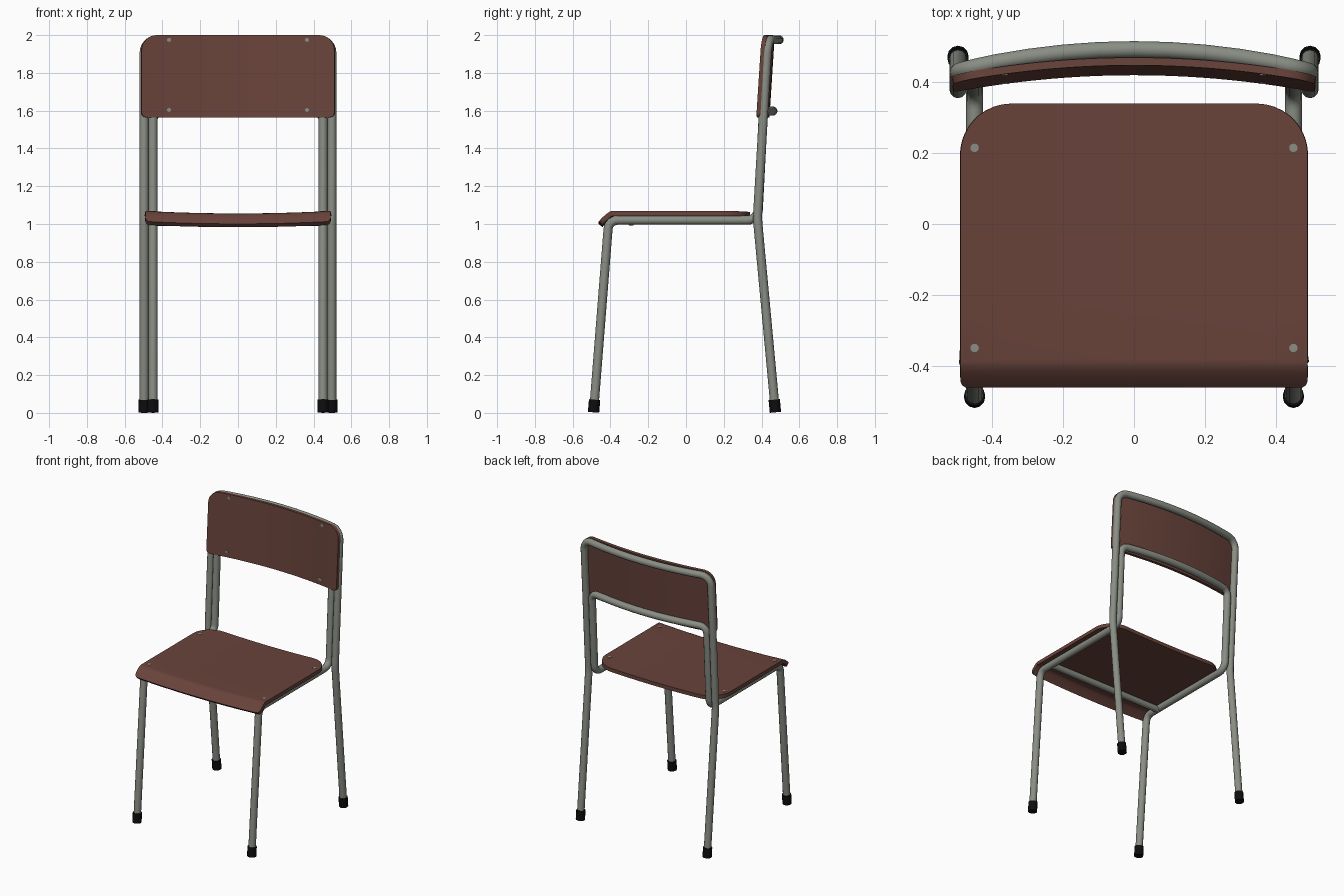
import bpy, bmesh, math
from mathutils import Vector

if "Cube" in bpy.data.objects:
    bpy.data.objects.remove(bpy.data.objects["Cube"])


def material(name, rgb):
    m = bpy.data.materials.new(name)
    m.diffuse_color = (*rgb, 1)
    m.use_nodes = True
    m.node_tree.nodes["Principled BSDF"].inputs["Base Color"].default_value = m.diffuse_color
    return m


WOOD = material("brown wood", (0.14, 0.056, 0.043))
METAL = material("grey metal", (0.25, 0.27, 0.23))
RUBBER = material("black rubber", (0.004, 0.004, 0.004))


def bake(obj, mat, angle=40):
    """Turn a curve or modified mesh into a plain mesh with smooth shading."""
    dg = bpy.context.evaluated_depsgraph_get()
    me = bpy.data.meshes.new_from_object(obj.evaluated_get(dg))
    name = obj.name
    bpy.data.objects.remove(obj)
    me.materials.clear()
    me.materials.append(mat)
    me.shade_smooth()
    me.set_sharp_from_angle(angle=math.radians(angle))
    out = bpy.data.objects.new(name, me)
    bpy.context.collection.objects.link(out)
    return out


def fillet(path, steps=6):
    """Round each (x, y, z, radius) corner of a path."""
    pts = []
    for i, (x, y, z, r) in enumerate(path):
        p = Vector((x, y, z))
        if r == 0:
            pts.append(p)
            continue
        a = (Vector(path[i - 1][:3]) - p).normalized()
        b = (Vector(path[i + 1][:3]) - p).normalized()
        half = a.angle(b) / 2
        d = r / math.tan(half)
        c = p + (a + b).normalized() * (r / math.sin(half))
        u, v = p + a * d - c, p + b * d - c
        for k in range(steps + 1):
            pts.append(c + u.normalized().slerp(v.normalized(), k / steps) * r)
    return pts


def tube(name, path, radius, mat):
    cu = bpy.data.curves.new(name, 'CURVE')
    cu.dimensions = '3D'
    cu.bevel_depth = radius
    cu.bevel_resolution = 4
    cu.use_fill_caps = True
    pts = fillet(path)
    sp = cu.splines.new('POLY')
    sp.points.add(len(pts) - 1)
    for q, p in zip(sp.points, pts):
        q.co = (*p, 1)
    obj = bpy.data.objects.new(name, cu)
    bpy.context.collection.objects.link(obj)
    return bake(obj, mat)


def bowed_frame(name, side, bow):
    """One tube: right side path, bowed back bar, mirrored left side."""
    x0, y0, z0, _ = side[-1]
    bar = [(x0 * f, y0 + bow * (1 - f * f), z0, 0) for f in (0.78, 0.6, 0.4, 0.2)]
    half = side + bar
    left = [(-x, y, z, r) for x, y, z, r in reversed(half)]
    return tube(name, half + [(0, y0 + bow, z0, 0)] + left, 0.024, METAL)


def panel(name, half, lo, hi, r_lo, r_hi, rows, surface, thick):
    """Curved rounded plate; surface(u, v) gives the outer face."""
    def inset(u, r):
        t = max(0, abs(u) - (half - r))
        return r - math.sqrt(max(0, r * r - t * t))
    bm = bmesh.new()
    n = 40
    grid = []
    for i in range(n + 1):
        u = half * math.sin(math.pi * (i / n - 0.5))
        a, b = lo + inset(u, r_lo), hi - inset(u, r_hi)
        grid.append([bm.verts.new(surface(u, a + (b - a) * f)) for f in rows])
    for g, h in zip(grid, grid[1:]):
        for j in range(len(rows) - 1):
            bm.faces.new((g[j], h[j], h[j + 1], g[j + 1]))
    me = bpy.data.meshes.new(name)
    bm.to_mesh(me)
    bm.free()
    obj = bpy.data.objects.new(name, me)
    bpy.context.collection.objects.link(obj)
    mod = obj.modifiers.new("thickness", 'SOLIDIFY')
    mod.thickness = thick
    mod.offset = -1
    return bake(obj, WOOD)


def seat_surface(x, y):
    d = max(0, -0.393 - y)
    return (x, y, 1.056 + 0.013 * (x / 0.49) ** 2 - 0.053 * (d / 0.067) ** 1.4)


def back_surface(x, z):
    return (x, 0.372 + 0.028 * (z - 1.565) / 0.435 + 0.048 * (1 - (x / 0.51) ** 2), z)


# Seat and backrest panels
panel("seat", 0.49, -0.462, 0.34, 0.02, 0.145,
      [0, 0.02, 0.04, 0.06, 0.08, 0.1, 0.3, 0.5, 0.7, 0.85, 1], seat_surface, 0.026)
panel("backrest", 0.51, 1.565, 2.0, 0.025, 0.08,
      [0, 0.25, 0.5, 0.75, 1], back_surface, 0.022)

# Outer frame: rear legs, uprights and top bar
bowed_frame("rear_frame", [(0.497, 0.472, 0.02, 0), (0.497, 0.378, 1.03, 0.4),
                           (0.497, 0.433, 1.975, 0.07)], 0.06)
# Inner frame: front legs, seat rails, inner uprights and lower back bar
bowed_frame("front_frame", [(0.45, -0.488, 0.02, 0), (0.45, -0.409, 1.02, 0.05),
                            (0.45, 0.38, 1.02, 0.06), (0.45, 0.41, 1.598, 0.05)], 0.05)
# Bar under the seat
tube("seat_crossbar", [(-0.45, -0.29, 1.012, 0), (0.45, -0.29, 1.012, 0)], 0.022, METAL)

# Rubber feet
for s, side in ((-1, "left"), (1, "right")):
    tube("front_foot_" + side, [(s * 0.45, -0.4895, 0.003, 0), (s * 0.45, -0.484, 0.07, 0)],
         0.03, RUBBER)
    tube("rear_foot_" + side, [(s * 0.497, 0.4735, 0.003, 0), (s * 0.497, 0.467, 0.07, 0)],
         0.03, RUBBER)

# Screw heads on seat and backrest
for s in (-1, 1):
    for y in (0.215, -0.35):
        p = Vector(seat_surface(s * 0.45, y))
        tube("seat_screw", [(*(p - Vector((0, 0, 0.01))), 0), (*(p + Vector((0, 0, 0.002))), 0)],
             0.012, METAL)
    for z in (1.603, 1.975):
        p = Vector(back_surface(s * 0.365, z))
        tube("back_screw", [(*(p + Vector((0, 0.01, 0))), 0), (*(p - Vector((0, 0.002, 0))), 0)],
             0.011, METAL)
